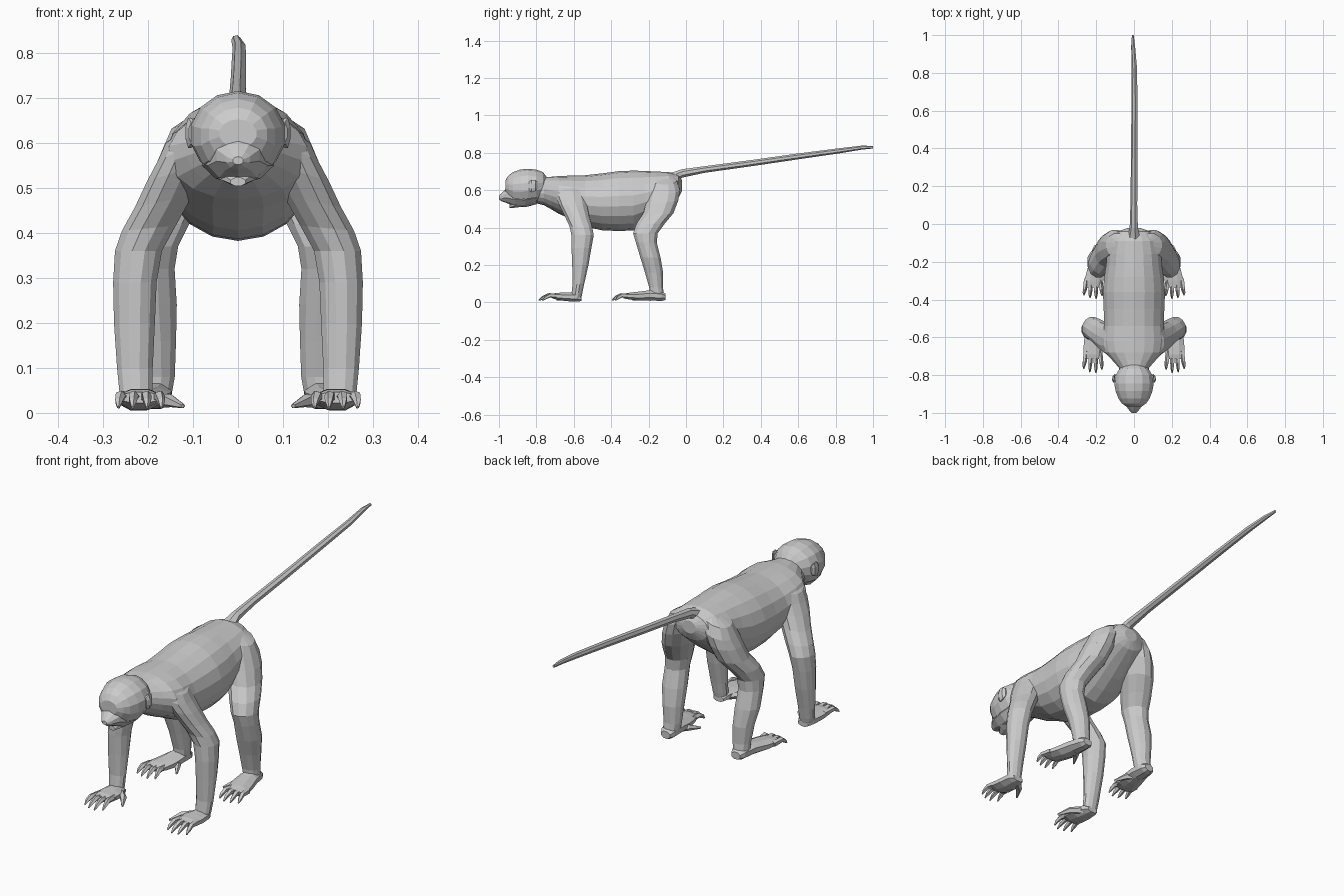
import bpy, bmesh, math
from mathutils import Vector


def loft(name, rings, sides=12, axis='Y', mirror=False):
    """Skin ellipses (x, y, z, half_width, half_other[, outward drop]) lying across the axis."""
    bm = bmesh.new()
    loops = []
    for x, y, z, a, b, *drop in rings:
        k = drop[0] if drop else 0
        loop = []
        for i in range(sides):
            t = 2 * math.pi * (i + 0.5) / sides
            u, v = a * math.cos(t), b * math.sin(t)
            loop.append(bm.verts.new((x + u, y, z + v) if axis == 'Y' else (x + u, y + v, z - k * u)))
        loops.append(loop)
    for lo, hi in zip(loops, loops[1:]):
        for i in range(sides):
            j = (i + 1) % sides
            bm.faces.new((lo[i], lo[j], hi[j], hi[i]))
    bm.faces.new(loops[0])
    bm.faces.new(loops[-1])
    return finish(name, bm, mirror)


def finish(name, bm, mirror):
    bmesh.ops.recalc_face_normals(bm, faces=bm.faces)
    me = bpy.data.meshes.new(name)
    bm.to_mesh(me)
    bm.free()
    ob = bpy.data.objects.new(name, me)
    bpy.context.collection.objects.link(ob)
    if mirror:
        ob.modifiers.new("Mirror", 'MIRROR')
    return ob


def digit(bm, points, radii, sides=5):
    """Tapered finger following points."""
    prev = None
    for k, p in enumerate(points):
        p = Vector(p)
        d = Vector(points[min(k + 1, len(points) - 1)]) - Vector(points[max(k - 1, 0)])
        s = d.cross(Vector((0, 0, 1))).normalized()
        n = s.cross(d).normalized()
        loop = [bm.verts.new(p + radii[k] * (s * math.cos(2 * math.pi * i / sides) +
                                             n * math.sin(2 * math.pi * i / sides)))
                for i in range(sides)]
        if prev:
            for i in range(sides):
                j = (i + 1) % sides
                bm.faces.new((prev[i], prev[j], loop[j], loop[i]))
        else:
            bm.faces.new(loop)
        prev = loop
    bm.faces.new(prev)


def digits(name, x0, y0, reach, thumb_y):
    """Four arched fingers and an inward thumb."""
    bm = bmesh.new()
    for i in range(4):
        x = x0 - 0.036 + i * 0.024
        r = reach * (0.8, 1.0, 0.95, 0.75)[i]
        out = (i - 1.5) * 0.005
        digit(bm, [(x, y0 + 0.03, 0.034), (x + out, y0 - r * 0.4, 0.038),
                   (x + out * 1.5, y0 - r * 0.75, 0.026), (x + out * 1.6, y0 - r, 0.012)],
              [0.014, 0.012, 0.009, 0.003])
    digit(bm, [(x0 - 0.02, thumb_y + 0.04, 0.027), (x0 - 0.065, thumb_y, 0.027),
               (x0 - 0.095, thumb_y - 0.05, 0.015)], [0.019, 0.015, 0.005])
    finish(name, bm, True)


# Torso from rump to neck
loft("torso", [
    (0, -0.022, 0.625, 0.035, 0.03),
    (0, -0.04, 0.62, 0.09, 0.062),
    (0, -0.09, 0.607, 0.13, 0.09),
    (0, -0.16, 0.58, 0.145, 0.12),
    (0, -0.22, 0.56, 0.15, 0.143),
    (0, -0.28, 0.545, 0.16, 0.16),
    (0, -0.36, 0.542, 0.167, 0.16),
    (0, -0.45, 0.538, 0.163, 0.152),
    (0, -0.54, 0.543, 0.16, 0.137),
    (0, -0.62, 0.563, 0.166, 0.115),
    (0, -0.68, 0.575, 0.155, 0.101),
    (0, -0.72, 0.585, 0.118, 0.087),
    (0, -0.76, 0.595, 0.082, 0.075),
    (0, -0.84, 0.6, 0.065, 0.06)], sides=18)

# Skull, brow, muzzle
loft("head", [
    (0, -0.745, 0.625, 0.045, 0.045),
    (0, -0.765, 0.622, 0.077, 0.075),
    (0, -0.80, 0.62, 0.1, 0.09),
    (0, -0.845, 0.618, 0.107, 0.097),
    (0, -0.885, 0.614, 0.1, 0.097),
    (0, -0.925, 0.613, 0.084, 0.084),
    (0, -0.95, 0.618, 0.066, 0.06),
    (0, -0.966, 0.62, 0.042, 0.032)], sides=14)
loft("muzzle", [
    (0, -0.80, 0.575, 0.08, 0.05),
    (0, -0.86, 0.567, 0.084, 0.058),
    (0, -0.915, 0.566, 0.07, 0.054),
    (0, -0.955, 0.572, 0.05, 0.042),
    (0, -0.985, 0.563, 0.028, 0.022),
    (0, -1.0, 0.56, 0.012, 0.009)], sides=10)
loft("lower_jaw", [
    (0, -0.83, 0.54, 0.055, 0.022),
    (0, -0.905, 0.528, 0.045, 0.022),
    (0, -0.943, 0.513, 0.018, 0.01)], sides=8)

# Ears
loft("ear", [
    (0.1, -0.84, 0.622, 0.01, 0.025),
    (0.107, -0.825, 0.622, 0.01, 0.036),
    (0.107, -0.805, 0.625, 0.007, 0.032),
    (0.1, -0.795, 0.627, 0.003, 0.02)], sides=8, mirror=True)

# Tail
loft("tail", [
    (0, -0.09, 0.655, 0.04, 0.036),
    (0, -0.02, 0.69, 0.023, 0.023),
    (0, 0.1, 0.711, 0.019, 0.018),
    (0.002, 0.35, 0.745, 0.018, 0.017),
    (0.003, 0.6, 0.781, 0.017, 0.016),
    (0.003, 0.82, 0.811, 0.015, 0.014),
    (-0.004, 0.94, 0.828, 0.011, 0.011),
    (-0.006, 1.0, 0.83, 0.005, 0.007)], sides=7)

# Front legs, shoulder tops tilted to follow the back
loft("front_leg", [
    (0.085, -0.625, 0.652, 0.03, 0.035, 0.55),
    (0.1, -0.625, 0.633, 0.062, 0.07, 0.55),
    (0.112, -0.62, 0.59, 0.068, 0.084, 0.45),
    (0.135, -0.607, 0.535, 0.069, 0.078, 0.3),
    (0.165, -0.585, 0.47, 0.066, 0.068, 0.2),
    (0.198, -0.563, 0.41, 0.062, 0.062, 0.1),
    (0.221, -0.553, 0.36, 0.054, 0.062),
    (0.229, -0.559, 0.29, 0.05, 0.055),
    (0.23, -0.565, 0.2, 0.047, 0.045),
    (0.229, -0.575, 0.1, 0.041, 0.032),
    (0.227, -0.583, 0.05, 0.038, 0.03),
    (0.225, -0.588, 0.02, 0.034, 0.028)], sides=12, axis='Z', mirror=True)
loft("hand", [
    (0.222, -0.56, 0.02, 0.028, 0.014),
    (0.222, -0.585, 0.029, 0.042, 0.026),
    (0.218, -0.64, 0.03, 0.052, 0.025),
    (0.218, -0.69, 0.033, 0.053, 0.02),
    (0.218, -0.715, 0.034, 0.048, 0.013)], sides=8, mirror=True)
digits("fingers", 0.218, -0.70, 0.088, -0.64)

# Hind legs
loft("hind_leg", [
    (0.075, -0.11, 0.672, 0.03, 0.035, 0.4),
    (0.088, -0.112, 0.655, 0.062, 0.065, 0.4),
    (0.1, -0.115, 0.605, 0.072, 0.085, 0.35),
    (0.117, -0.125, 0.55, 0.074, 0.087, 0.2),
    (0.14, -0.147, 0.48, 0.07, 0.083, 0.1),
    (0.17, -0.19, 0.42, 0.064, 0.078),
    (0.188, -0.217, 0.37, 0.057, 0.068),
    (0.193, -0.212, 0.32, 0.054, 0.058),
    (0.191, -0.19, 0.24, 0.057, 0.056),
    (0.184, -0.171, 0.16, 0.048, 0.05),
    (0.181, -0.16, 0.08, 0.042, 0.038),
    (0.184, -0.155, 0.03, 0.036, 0.04)], sides=12, axis='Z', mirror=True)
loft("foot", [
    (0.184, -0.11, 0.03, 0.025, 0.018),
    (0.185, -0.13, 0.034, 0.037, 0.028),
    (0.19, -0.19, 0.038, 0.046, 0.03),
    (0.2, -0.25, 0.034, 0.054, 0.026),
    (0.212, -0.3, 0.034, 0.055, 0.02),
    (0.217, -0.335, 0.034, 0.048, 0.013)], sides=8, mirror=True)
digits("toes", 0.217, -0.32, 0.075, -0.235)
